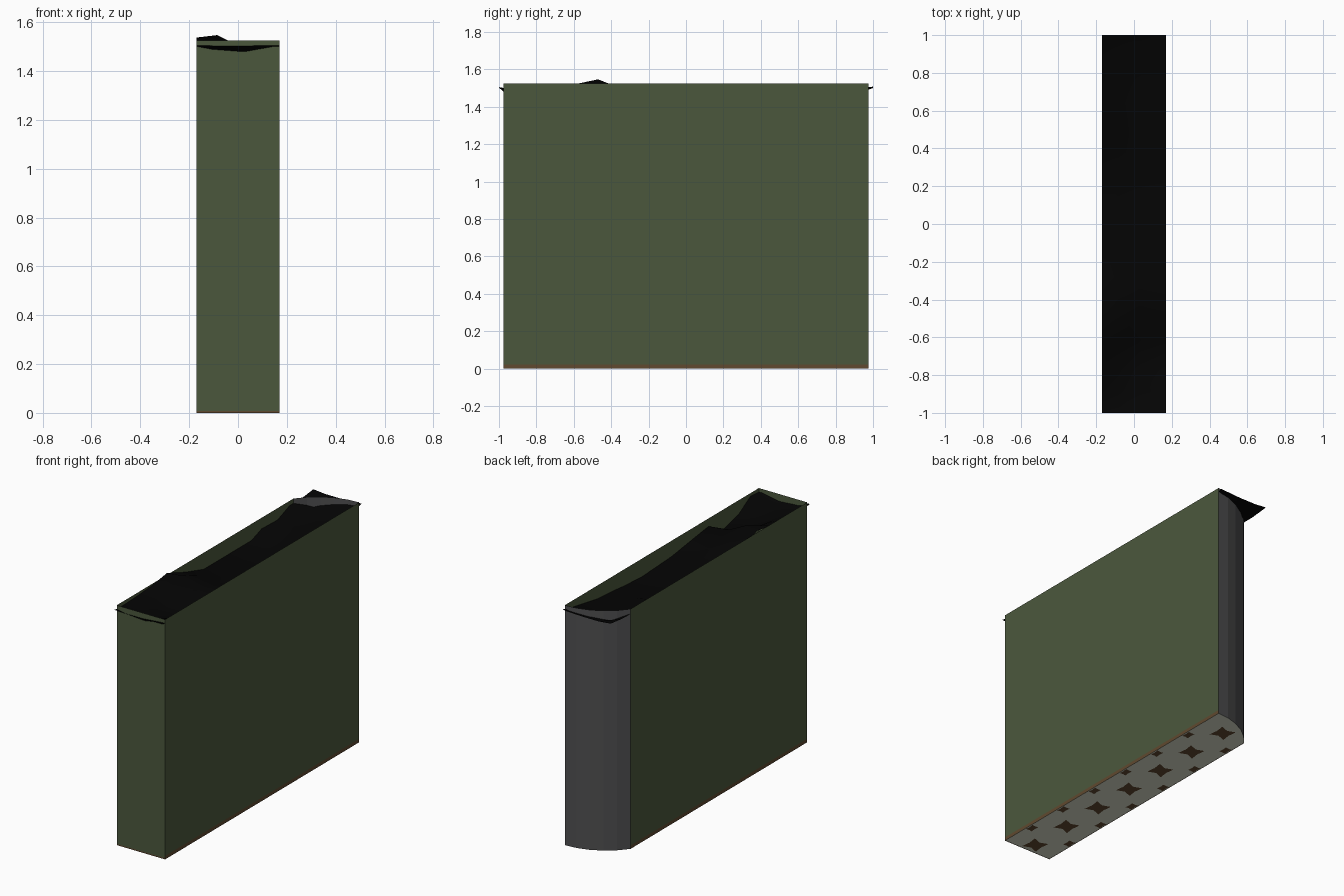
import bpy, bmesh, math

if "Cube" in bpy.data.objects:
    bpy.data.objects.remove(bpy.data.objects["Cube"])

W, L, H = 0.17, 0.975, 1.525     # half width, half length, wall height
YC = 0.80                        # where the curved end meets the left wall


def mat(name, rgb):
    m = bpy.data.materials.new(name)
    m.diffuse_color = (*rgb, 1)
    m.use_nodes = True
    m.node_tree.nodes["Principled BSDF"].inputs["Base Color"].default_value = m.diffuse_color
    return m


green = mat("olive green", (0.071, 0.097, 0.046))
grey = mat("dark grey", (0.078, 0.078, 0.08))
brown = mat("earth brown", (0.115, 0.067, 0.029))
stone = mat("pale stone", (0.7, 0.73, 0.6))
black = mat("near black", (0.0012, 0.0012, 0.0012))


def make(name, verts, faces, mats, smooth=False):
    me = bpy.data.meshes.new(name)
    me.from_pydata(verts, [], faces)
    for m in mats:
        me.materials.append(m)
    ob = bpy.data.objects.new(name, me)
    bpy.context.collection.objects.link(ob)
    if smooth:
        bpy.context.view_layer.objects.active = ob
        ob.select_set(True)
        bpy.ops.object.shade_smooth_by_angle(angle=math.radians(40))
        ob.select_set(False)
    return ob


def wall(name, path, levels, mats, smooth=False):
    """Vertical sheet along a plan path, one band per pair of levels."""
    n = len(path)
    verts = [(x, y, z) for z in levels for x, y in path]
    faces = [(r * n + i, r * n + i + 1, (r + 1) * n + i + 1, (r + 1) * n + i)
             for r in range(len(levels) - 1) for i in range(n - 1)]
    ob = make(name, verts, faces, mats, smooth)
    for k, p in enumerate(ob.data.polygons):
        p.material_index = min(k // (n - 1), len(mats) - 1)
    return ob


# curved end: arc from the right back corner to the shortened left wall
d = L - YC
R = ((2 * W) ** 2 + d ** 2) / (2 * d)
amax = math.asin(2 * W / R)
arc = [(W - R * math.sin(amax * i / 5), L - R + R * math.cos(amax * i / 5))
       for i in range(6)]
arc.reverse()
arc.reverse()

# walls with an earth strip along the foot
wall("front_wall", [(-W, -L), (W, -L)], [0, 0.008, H], [brown, green])
wall("right_wall", [(W, -L), (W, L)], [0, 0.022, H], [brown, green])
wall("left_wall", [(-W, YC), (-W, -L)], [0, 0.022, H], [brown, green])
wall("curved_end", arc, [0, H], [grey])

# floor, facing down
outline = [(-W, -L), (W, -L)] + arc
make("floor", [(x, y, 0.002) for x, y in outline],
     [tuple(reversed(range(len(outline))))], [stone])

# brown patches under the floor
verts, faces = [], []


def patch(cx, cy, sx, sy, waist):
    shape = [(-1, -1), (0, -waist), (1, -1), (0.85, 0), (1, 1), (0, waist),
             (-1, 1), (-0.85, 0)]
    b = len(verts)
    verts.extend((cx + sx * u, cy + sy * v, 0) for u, v in shape)
    faces.append(tuple(b + i for i in reversed(range(8))))


for i in range(7):
    y = -0.90 + 0.285 * i
    patch(0, y, 0.052, 0.058, 0.65)
    if i < 6:
        for x in (-0.142, 0.142):
            patch(x, y + 0.14, 0.022, 0.03, 0.9)
make("floor_patches", verts, faces, [brown])

# uneven top surface: y, then heights at the four columns
cols = (-W, -0.085, 0.03, W)
rows = [
    (-1.0, 1.505, 1.503, 1.503, 1.505),
    (-0.97, 1.50, 1.484, 1.475, 1.50),
    (-0.89, 1.50, 1.47, 1.46, 1.505),
    (-0.77, 1.505, 1.47, 1.44, 1.435),
    (-0.62, 1.515, 1.49, 1.42, 1.40),
    (-0.47, 1.537, 1.547, 1.49, 1.475),
    (-0.28, 1.47, 1.47, 1.44, 1.45),
    (-0.10, 1.42, 1.43, 1.42, 1.425),
    (0.20, 1.42, 1.41, 1.40, 1.41),
    (0.38, 1.42, 1.41, 1.41, 1.42),
    (0.48, 1.455, 1.44, 1.42, 1.43),
    (0.64, 1.45, 1.44, 1.43, 1.44),
    (0.76, 1.495, 1.46, 1.44, 1.46),
    (0.88, 1.495, 1.46, 1.46, 1.48),
    (1.0, 1.508, 1.50, 1.50, 1.507),
]
verts = [(x, r[0], z) for r in rows for x, z in zip(cols, r[1:])]
faces = [(j * 4 + i, j * 4 + i + 1, j * 4 + i + 5, j * 4 + i + 4)
         for j in range(len(rows) - 1) for i in range(3)]
make("rough_top", verts, faces, [black], True)
